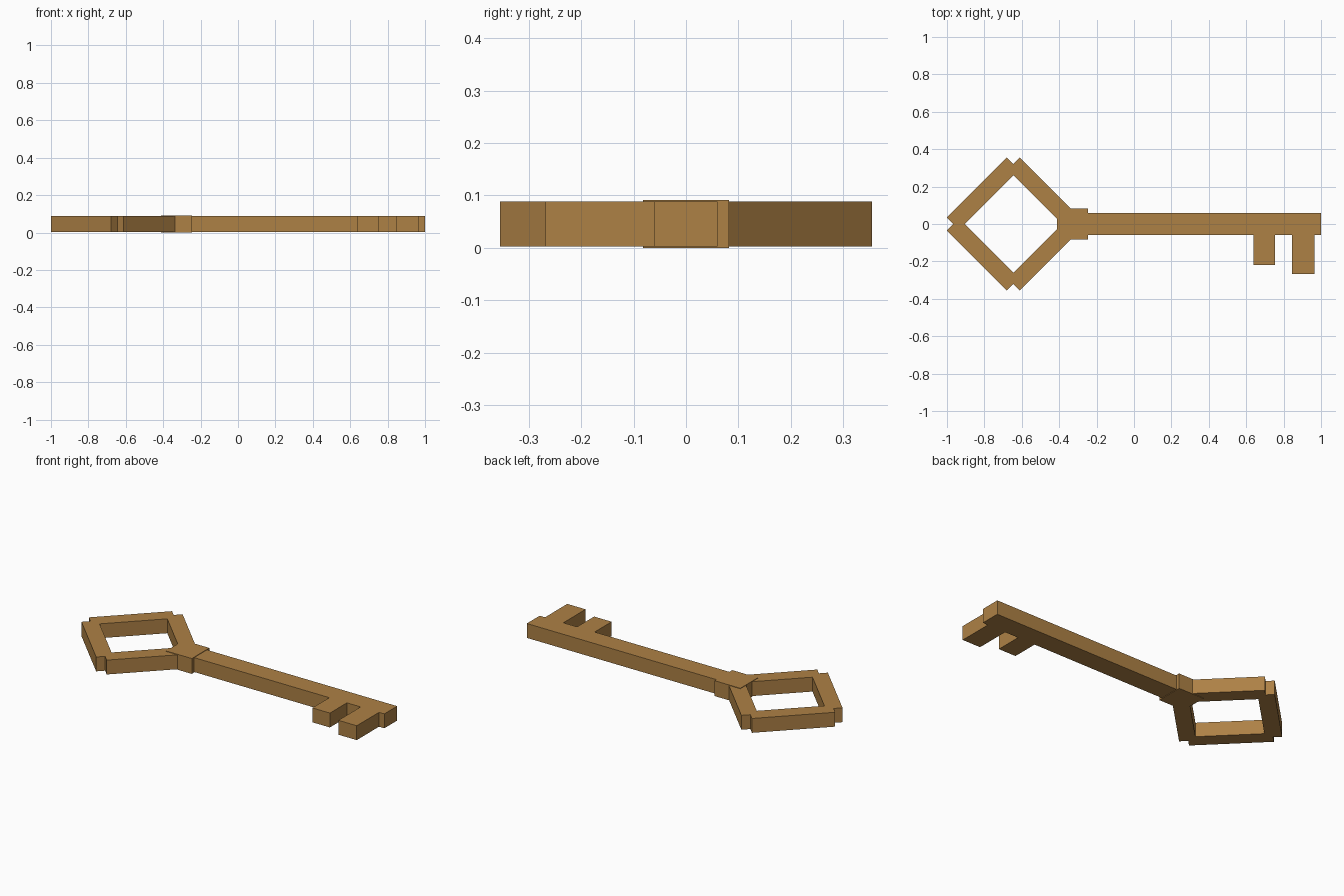
import bpy
from math import radians
from mathutils import Matrix

if "Cube" in bpy.data.objects:
    bpy.data.objects.remove(bpy.data.objects["Cube"])

brass = bpy.data.materials.new("brass")
brass.diffuse_color = (0.42, 0.22, 0.06, 1)
brass.use_nodes = True
brass.node_tree.nodes["Principled BSDF"].inputs["Base Color"].default_value = brass.diffuse_color

MID_Z = 0.0455   # mid plane of the key
THICK = 0.085    # thickness of the flat parts


def bar(name, x, y, sx, sy, sz=THICK, angle=0):
    """Box centred on the mid plane, turned about z by angle degrees."""
    bpy.ops.mesh.primitive_cube_add(size=1)
    ob = bpy.context.object
    ob.name = ob.data.name = name
    ob.data.transform(Matrix.Diagonal((sx, sy, sz, 1)))
    ob.location = (x, y, MID_Z)
    ob.rotation_euler.z = radians(angle)
    ob.data.materials.append(brass)
    return ob


# Diamond bow: four bars around the centre, with notched corners
BOW_X, OFF = -0.6455, 0.1625
for side_x, x_name in ((-1, "left"), (1, "right")):
    for side_y, y_name in ((-1, "lower"), (1, "upper")):
        bar(f"bow_{y_name}_{x_name}", BOW_X + side_x * OFF, side_y * OFF,
            0.453, 0.091, angle=-45 * side_x * side_y)

# Collar joining bow and shaft, slightly thicker
bar("collar", -0.329, 0, 0.168, 0.164, 0.091)

# Long shaft
bar("shaft", 0.335, 0, 1.33, 0.12)

# Teeth, sunk a little into the shaft
for name, x0, x1, tip in (("inner_tooth", 0.64, 0.755, -0.219),
                          ("outer_tooth", 0.845, 0.965, -0.268)):
    root = -0.05
    bar(name, (x0 + x1) / 2, (root + tip) / 2, x1 - x0, root - tip)
